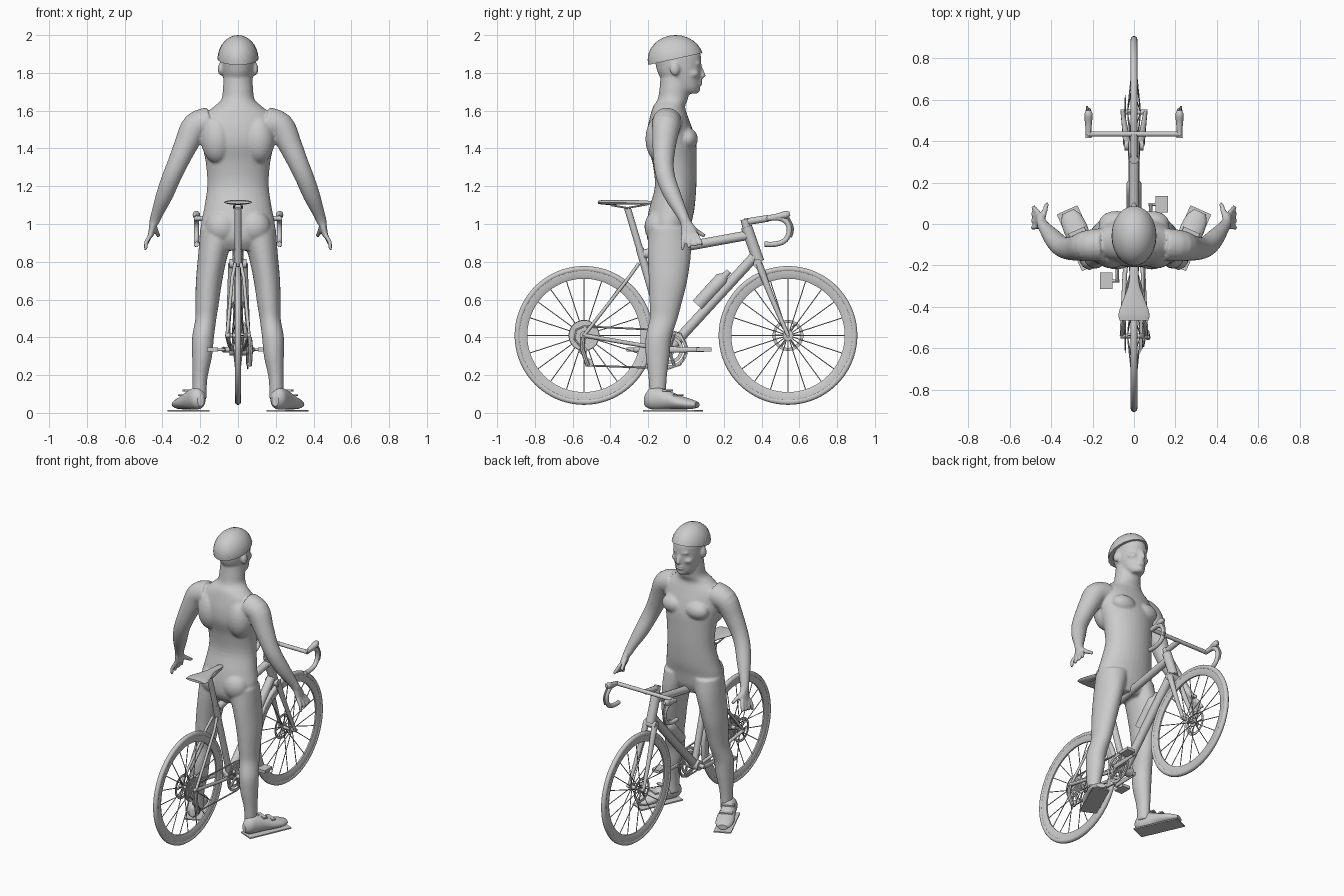
import bpy, bmesh
from math import sin, cos, pi, radians
from mathutils import Vector, Matrix

if "Cube" in bpy.data.objects:
    bpy.data.objects.remove(bpy.data.objects["Cube"])

GREY = (0.6, 0.6, 0.6, 1)
grey = bpy.data.materials.new("plain grey")
grey.use_nodes = True
grey.diffuse_color = GREY
grey.node_tree.nodes["Principled BSDF"].inputs["Base Color"].default_value = GREY
X, Y, Z = Vector((1, 0, 0)), Vector((0, 1, 0)), Vector((0, 0, 1))


def finish(name, bm, angle=40):
    bmesh.ops.recalc_face_normals(bm, faces=bm.faces)
    me = bpy.data.meshes.new(name)
    bm.to_mesh(me)
    bm.free()
    me.materials.append(grey)
    me.shade_smooth()
    me.set_sharp_from_angle(angle=radians(angle))
    ob = bpy.data.objects.new(name, me)
    bpy.context.collection.objects.link(ob)
    return ob


def dense(rows, n=4):
    """Catmull-Rom interpolation of rows of numbers."""
    out = []
    for i in range(len(rows) - 1):
        a, b, c, d = (rows[min(max(i + k, 0), len(rows) - 1)] for k in (-1, 0, 1, 2))
        for j in range(n):
            t = j / n
            out.append([q + t / 2 * (r - p + t * (2*p - 5*q + 4*r - s + t * (3*q - p - 3*r + s)))
                        for p, q, r, s in zip(a, b, c, d)])
    return out + [list(rows[-1])]


def skin(bm, rings, loop=False):
    """Quads between closed rings of points, joined in a loop or capped."""
    vs = [[bm.verts.new(p) for p in ring] for ring in rings]
    n = len(vs[0])
    for a, b in zip(vs, vs[1:] + vs[:1] if loop else vs[1:]):
        for i in range(n):
            bm.faces.new((a[i], a[(i + 1) % n], b[(i + 1) % n], b[i]))
    if not loop:
        bm.faces.new(vs[0])
        bm.faces.new(vs[-1])


def tube(bm, rows, r=None, axis=None, sides=12, loop=False):
    """Sweep an ellipse along rows of x, y, z, (radius in plane, radius across)."""
    pts = [Vector(row[:3]) for row in rows]
    ref = Z if abs((pts[1] - pts[0]).normalized().x) > 0.9 else X
    rings = []
    for i, (p, row) in enumerate(zip(pts, rows)):
        if loop:
            t = pts[(i + 1) % len(pts)] - pts[i - 1]
        else:
            t = axis or pts[min(i + 1, len(pts) - 1)] - pts[max(i - 1, 0)]
        u = t.cross(ref).normalized()
        v = u.cross(t).normalized()
        ru = r or row[3]
        rv = r or row[-1]
        rings.append([p + u * ru * cos(2*pi*k/sides) + v * rv * sin(2*pi*k/sides) for k in range(sides)])
    skin(bm, rings, loop)


def lathe(bm, y, z, profile, seg=64):
    """Turn a closed profile of (x, radius) about a sideways axle."""
    skin(bm, [[(x, y + r * cos(2*pi*k/seg), z + r * sin(2*pi*k/seg)) for x, r in profile]
              for k in range(seg)], True)


def disc(bm, y, z, x0, x1, r, hole=0.004, seg=32):
    lathe(bm, y, z, [(x0, hole), (x0, r), (x1, r), (x1, hole)], seg)


def ball(bm, c, r):
    bmesh.ops.create_uvsphere(bm, u_segments=24, v_segments=14, radius=1,
                              matrix=Matrix.Translation(c) @ Matrix.Diagonal((*r, 1)))


def box(bm, c, size, turn=0):
    bmesh.ops.create_cube(bm, size=1, matrix=Matrix.Translation(c) @ Matrix.Rotation(turn, 4, 'Z')
                          @ Matrix.Diagonal((*size, 1)))


# ---- rider body, blended into one skin ----
bm = bmesh.new()
torso = [(.86, -.09, .08, .11), (.92, -.095, .11, .185), (1.0, -.09, .118, .195), (1.08, -.075, .12, .18),
         (1.2, -.055, .11, .163), (1.32, -.06, .117, .17), (1.42, -.075, .13, .19), (1.5, -.085, .12, .2),
         (1.57, -.09, .1, .185), (1.62, -.09, .085, .13), (1.66, -.07, .08, .088), (1.72, -.06, .08, .08),
         (1.78, -.055, .08, .075)]
tube(bm, dense([(0, y, z, a, b) for z, y, a, b in torso]), axis=Z, sides=32)
head = [(1.69, .025, .035, .035), (1.72, .0, .07, .062), (1.78, -.03, .108, .08), (1.84, -.04, .12, .088),
        (1.9, -.045, .122, .088), (1.95, -.05, .09, .07)]
tube(bm, dense([(0, y, z, a, b) for z, y, a, b in head]), axis=Z, sides=32)
# face: nose, brow, lips, chin
tube(bm, [(0, .07, 1.84, .012), (0, .086, 1.8, .014), (0, .09, 1.782, .017), (0, .075, 1.77, .012)], axis=Z)
ball(bm, (0, .06, 1.85), (.06, .022, .014))
for z in (1.74, 1.755):
    ball(bm, (0, .068, z), (.028, .02, .009))
ball(bm, (0, .052, 1.712), (.03, .024, .022))
leg = [(.1, -.09, .98, .11, .1), (.13, -.088, .85, .115, .08), (.153, -.095, .7, .102, .07),
       (.163, -.108, .58, .085, .062), (.17, -.118, .5, .074, .056), (.185, -.145, .4, .069, .058),
       (.19, -.15, .3, .063, .053), (.2, -.15, .2, .05, .041), (.203, -.15, .13, .045, .037), (.203, -.15, .07, .045, .037)]
arm = [(.15, -.1, 1.54, .08), (.225, -.105, 1.515, .075), (.275, -.115, 1.42, .063), (.32, -.118, 1.32, .054),
       (.355, -.105, 1.24, .05), (.39, -.07, 1.15, .045), (.43, -.02, 1.05, .031), (.443, -.002, 1.01, .028)]
for s in (-1, 1):
    def side(rows):
        return [(s * row[0], *row[1:]) for row in rows]
    tube(bm, dense(side(leg)), axis=Z, sides=24)
    tube(bm, dense(side(arm)), sides=20)
    # chest, shoulder blade, buttock, cheek, ear
    ball(bm, (s * .085, .005, 1.45), (.085, .058, .06))
    ball(bm, (s * .11, -.13, 1.45), (.085, .085, .13))
    ball(bm, (s * .085, -.145, .985), (.088, .075, .09))
    ball(bm, (s * .045, .03, 1.795), (.03, .04, .025))
    ball(bm, (s * .093, -.06, 1.82), (.014, .026, .036))
    # palm, fingers, thumb
    tube(bm, side([(.442, -.003, 1.02, .028, .026), (.452, .012, .98, .042, .02), (.462, .02, .935, .042, .016)]), axis=-Z)
    for k in range(4):
        y = -.012 + .022 * k
        tube(bm, side([(.462, y, .945, .013), (.486, y * 1.5, .905 - .004 * k, .012), (.49, y * 1.6, .862 + .01 * k, .01)]))
    tube(bm, side([(.445, .02, .985, .017), (.432, .06, .96, .014), (.42, .1, .935, .011)]))
body = finish("rider_body", bm)
rm = body.modifiers.new("blend", 'REMESH')
rm.mode, rm.voxel_size, rm.use_smooth_shade = 'VOXEL', 0.0075, True
sm = body.modifiers.new("soften", 'SMOOTH')
sm.factor, sm.iterations = 0.5, 6

# ---- helmet, trimmed along a sloping rim ----
bm = bmesh.new()
ball(bm, (0, -.055, 1.87), (.109, .148, .13))
cut = bmesh.ops.bisect_plane(bm, geom=bm.verts[:] + bm.edges[:] + bm.faces[:], plane_co=(0, -.2, 1.842),
                             plane_no=(0, -.22, 1), clear_inner=True)
bmesh.ops.holes_fill(bm, edges=[e for e in cut["geom_cut"] if isinstance(e, bmesh.types.BMEdge)])
finish("helmet", bm)

# ---- shoes with straps and thin sole plates ----
for s, tag in ((1, "left"), (-1, "right")):
    turn = -s * radians(24)
    d = Matrix.Rotation(turn, 3, 'Z') @ Y
    heel = Vector((s * .197, -.215, 0))
    bm = bmesh.new()
    rows = [(0, .065, .03, .02), (.03, .075, .055, .042), (.08, .075, .058, .046), (.14, .067, .048, .05),
            (.2, .055, .036, .058), (.26, .047, .027, .052), (.3, .043, .016, .03)]
    tube(bm, dense([(*(heel + d * t + Z * z), a, b) for t, z, a, b in rows]), axis=d, sides=24)
    finish(tag + "_shoe", bm)
    bm = bmesh.new()
    box(bm, heel + d * .16 + Z * .012, (.11, .3, .008), turn)
    finish(tag + "_sole_plate", bm)
    bm = bmesh.new()
    for t, z in ((.13, .118), (.19, .093)):
        box(bm, heel + d * t + Z * z, (.085, .025, .009), turn)
    finish(tag + "_shoe_straps", bm)

# ---- wheels ----
AXLE = .41
for y, tag in ((.54, "front"), (-.54, "rear")):
    bm = bmesh.new()
    lathe(bm, y, AXLE, [(.016 * cos(k*pi/5), .352 + .016 * sin(k*pi/5)) for k in range(10)], 96)
    finish(tag + "_tyre", bm)
    bm = bmesh.new()
    lathe(bm, y, AXLE, [(-.012, .345), (-.012, .315), (-.005, .3), (.005, .3), (.012, .315), (.012, .345)], 96)
    finish(tag + "_rim", bm)
    bm = bmesh.new()
    for k in range(20):
        a, x = 2 * pi * k / 20, .03 * (-1) ** k
        tube(bm, [(x, y + .02 * cos(a), AXLE + .02 * sin(a)), (0, y + .305 * cos(a), AXLE + .305 * sin(a))], .0028, sides=5)
    finish(tag + "_spokes", bm)
    bm = bmesh.new()
    disc(bm, y, AXLE, -.065, .065, .012)
    for x in (-.032, .028):
        disc(bm, y, AXLE, x, x + .004, .028)
    # brake rotor with arms
    disc(bm, y, AXLE, -.044, -.04, .082, .066)
    for k in range(6):
        a = k * pi / 3
        tube(bm, [(-.042, y, AXLE), (-.042, y + .07 * cos(a), AXLE + .07 * sin(a))], .004, sides=6)
    finish(tag + "_hub", bm)

# ---- frame ----
BB = (0, -.09, .335)
bm = bmesh.new()
tube(bm, [BB, (0, .36, .825)], .027)
tube(bm, [BB, (0, -.245, .87)], .021)
tube(bm, [(0, -.225, .84), (0, .325, .94)], .025)
tube(bm, [(0, .385, .8), (0, .32, .985)], .03)
disc(bm, BB[1], BB[2], -.045, .045, .032)
for s in (-1, 1):
    tube(bm, [(s * .03, -.1, .335), (s * .045, -.25, .36), (s * .058, -.54, AXLE)], .011)
    tube(bm, [(s * .015, -.25, .79), (s * .03, -.3, .72), (s * .058, -.54, AXLE)], .009)
finish("frame", bm)
bm = bmesh.new()
tube(bm, [(-.045, .38, .79), (.045, .38, .79)], .024)
for s in (-1, 1):
    tube(bm, dense([(s * .032, .385, .79, .02), (s * .042, .45, .62, .015), (s * .055, .54, AXLE, .01)]))
finish("fork", bm)

# ---- seat post and saddle ----
bm = bmesh.new()
tube(bm, [(0, -.24, .85), (0, -.31, 1.085)], .018)
for s in (-1, 1):
    tube(bm, [(s * .022, -.4, 1.1), (s * .022, -.31, 1.085), (s * .015, -.2, 1.105)], .005, sides=8)
finish("seat_post", bm)
bm = bmesh.new()
tube(bm, dense([(0, -.465, 1.115, .008, .07), (0, -.43, 1.115, .013, .074), (0, -.36, 1.115, .013, .05),
                (0, -.29, 1.115, .012, .026), (0, -.2, 1.113, .01, .02), (0, -.165, 1.11, .006, .011)]), axis=Y, sides=20)
finish("saddle", bm)

# ---- stem, drop bars and brake hoods ----
bm = bmesh.new()
tube(bm, [(0, .325, .965), (0, .31, 1.025)], .022)
tube(bm, [(0, .31, 1.01), (0, .435, 1.03)], .018)
finish("stem", bm)
bm = bmesh.new()
tube(bm, [(-.225, .435, 1.03), (.225, .435, 1.03)], .013)
for s in (-1, 1):
    x = s * .22
    tube(bm, dense([(x, .43, 1.03), (x, .5, 1.03), (x, .54, 1.0), (x, .545, .95), (x, .52, .91), (x, .47, .893), (x, .415, .893)]), .014)
finish("handlebar", bm)
bm = bmesh.new()
for s in (-1, 1):
    x = s * .22
    tube(bm, dense([(x, .44, 1.035, .012), (x, .49, 1.04, .017), (x, .53, 1.05, .02), (x, .55, 1.055, .01)]))
    tube(bm, dense([(x, .535, 1.045), (x * 1.03, .565, .98), (x * 1.03, .555, .93)]), .006, sides=8)
finish("brake_hoods", bm)

# ---- bottle on the down tube ----
bm = bmesh.new()
along = Vector((0, .45, .49)).normalized()
base = Vector((0, .062, .57))
rows = [(0, .036), (.13, .037), (.19, .037), (.205, .025), (.215, .017), (.245, .015)]
tube(bm, [(*(base + along * t), r) for t, r in rows], sides=20)
finish("bottle", bm)

# ---- drivetrain ----
bm = bmesh.new()
for x, r in ((.05, .1), (.042, .075)):
    disc(bm, BB[1], BB[2], x, x + .005, r, r - .018, 40)
for k in range(5):
    a = 2 * pi * k / 5
    tube(bm, [(.052, *BB[1:]), (.052, BB[1] + .09 * cos(a), BB[2] + .09 * sin(a))], .008, sides=8)
tube(bm, [(-.08, *BB[1:]), (.08, *BB[1:])], .014)
finish("chainring", bm)
for s, tag in ((1, "right_side"), (-1, "left_side")):
    bm = bmesh.new()
    end = BB[1] + s * .185
    tube(bm, [(s * .075, *BB[1:], .016, .009), (s * .082, end, BB[2], .012, .008)])
    tube(bm, [(s * .07, end, BB[2]), (s * .16, end, BB[2])], .007)
    box(bm, (s * .135, end, BB[2]), (.06, .08, .02))
    finish(tag + "_crank_and_pedal", bm)
bm = bmesh.new()
for k in range(6):
    disc(bm, -.54, AXLE, .03 + .004 * k, .032 + .004 * k, .08 - .008 * k, .02)
finish("cassette", bm)
bm = bmesh.new()
tube(bm, [(.046, -.54, .458), (.052, -.09, .437), (.052, -.03, .42), (.052, .01, .34), (.052, -.03, .255),
          (.052, -.09, .235), (.052, -.5, .25), (.052, -.535, .27), (.048, -.53, .32), (.046, -.59, .39), (.046, -.58, .44)],
     .005, sides=6, loop=True)
finish("chain", bm)
bm = bmesh.new()
tube(bm, [(.062, -.545, .4), (.068, -.55, .34), (.062, -.52, .25)], .012, sides=8)
for y, z in ((-.545, .33), (-.515, .265)):
    disc(bm, y, z, .048, .056, .022)
finish("rear_derailleur", bm)
